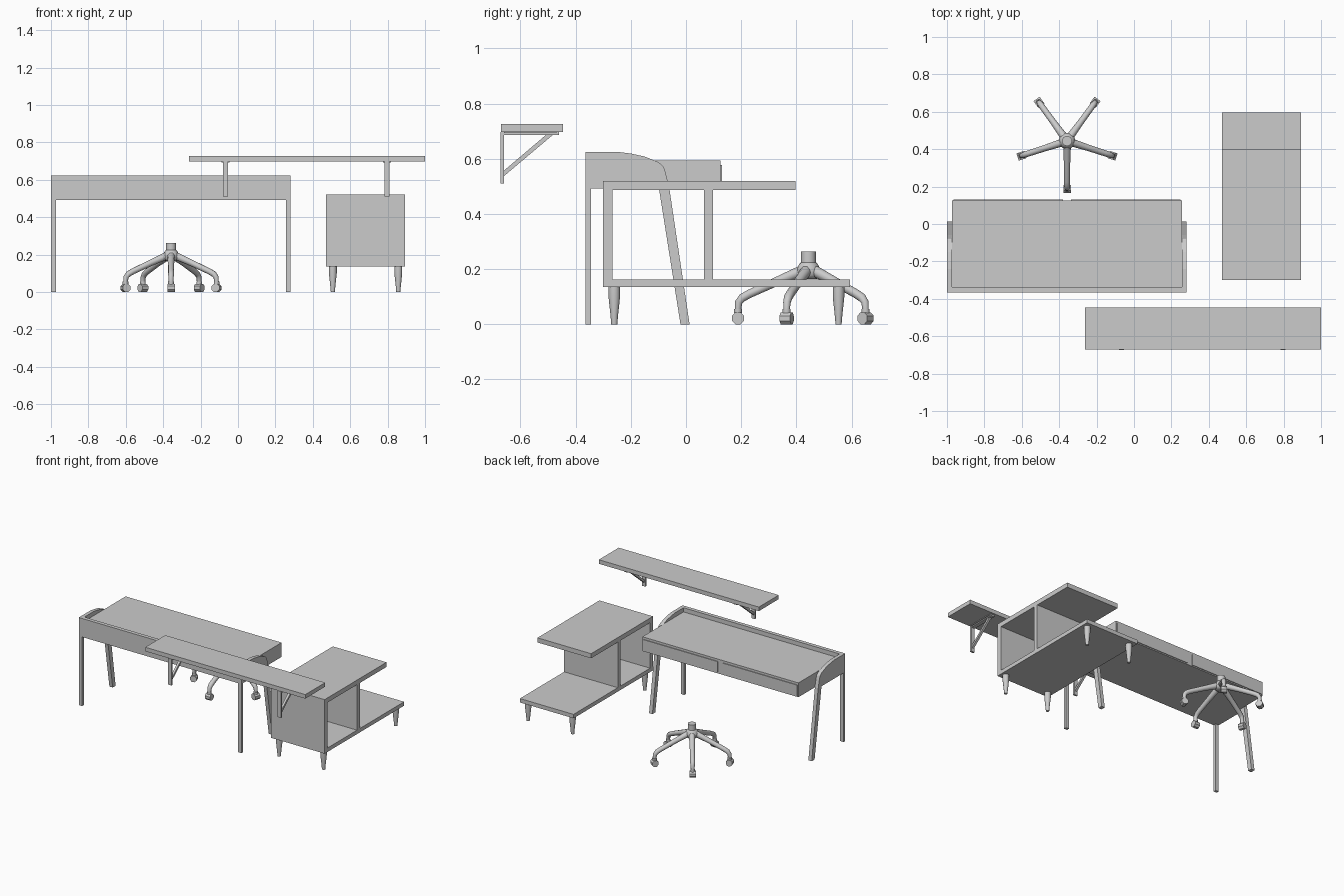
import bpy, bmesh, math
from mathutils import Matrix, Vector

if "Cube" in bpy.data.objects:
    bpy.data.objects.remove(bpy.data.objects["Cube"])


def finish(name, bm, smooth=False):
    bmesh.ops.remove_doubles(bm, verts=bm.verts, dist=1e-5)
    bmesh.ops.recalc_face_normals(bm, faces=bm.faces)
    me = bpy.data.meshes.new(name)
    bm.to_mesh(me)
    bm.free()
    ob = bpy.data.objects.new(name, me)
    bpy.context.collection.objects.link(ob)
    if smooth:
        bpy.ops.object.select_all(action='DESELECT')
        ob.select_set(True)
        bpy.context.view_layer.objects.active = ob
        bpy.ops.object.shade_smooth_by_angle(angle=math.radians(50))
    return ob


def box(name, x0, x1, y0, y1, z0, z1):
    bm = bmesh.new()
    m = Matrix.Translation(((x0 + x1) / 2, (y0 + y1) / 2, (z0 + z1) / 2))
    m = m @ Matrix.Diagonal((x1 - x0, y1 - y0, z1 - z0, 1))
    bmesh.ops.create_cube(bm, size=1, matrix=m)
    return finish(name, bm)


def side_profile(name, pts, x0, x1):
    """Extrude a (y, z) outline from x0 to x1."""
    bm = bmesh.new()
    f = bm.faces.new([bm.verts.new((x0, y, z)) for y, z in pts])
    r = bmesh.ops.extrude_face_region(bm, geom=[f])
    verts = [v for v in r['geom'] if isinstance(v, bmesh.types.BMVert)]
    bmesh.ops.translate(bm, verts=verts, vec=(x1 - x0, 0, 0))
    return finish(name, bm)


def lathe(name, pts, loc, n=16):
    """Spin an (r, z) outline about a vertical axis."""
    bm = bmesh.new()
    vs = [bm.verts.new((r, 0, z)) for r, z in pts]
    es = [bm.edges.new(p) for p in zip(vs, vs[1:])]
    bmesh.ops.spin(bm, geom=vs + es, cent=(0, 0, 0), axis=(0, 0, 1),
                   angle=math.tau, steps=n)
    ob = finish(name, bm, True)
    ob.location = loc
    return ob


def tube(name, pts, radii, n=10):
    """Tapered round bar through points in the yz plane."""
    bm = bmesh.new()
    P = [Vector((0, y, z)) for y, z in pts]
    rings = []
    for i, p in enumerate(P):
        t = (P[min(i + 1, len(P) - 1)] - P[max(i - 1, 0)]).normalized()
        u = Vector((1, 0, 0))
        w = t.cross(u)
        rings.append([bm.verts.new(p + radii[i] * (math.cos(a) * u + math.sin(a) * w))
                      for a in (math.tau * k / n for k in range(n))])
    for a, b in zip(rings, rings[1:]):
        for k in range(n):
            bm.faces.new((a[k], a[(k + 1) % n], b[(k + 1) % n], b[k]))
    bm.faces.new(rings[0])
    bm.faces.new(rings[-1])
    return finish(name, bm, True)


# Desk: curved side frames with straight back leg and slanted front leg
frame = [(-.365, 0), (-.345, 0), (-.345, .492), (-.098, .492), (-.02, 0),
         (.013, 0), (-.06, .49), (-.074, .55), (-.081, .571), (-.1, .588),
         (-.15, .608), (-.2, .619), (-.24, .624), (-.365, .624)]
side_profile("desk_side_left", frame, -1, -.974)
side_profile("desk_side_right", frame, .256, .282)
box("desk_back_rail", -.974, .256, -.365, -.338, .492, .624)
box("desk_body", -.974, .256, -.338, .125, .492, .594)
# Drawer fronts
box("drawer_front_left", -.966, -.38, .12, .13, .5, .578)
box("drawer_front_right", -.338, .248, .12, .13, .5, .578)

# Stepped side cabinet, open through the sides
X0, X1 = .47, .893
box("cabinet_base", X0, X1, -.3, .595, .135, .163)
box("cabinet_top", X0, X1, -.3, .397, .487, .52)
box("cabinet_end_panel", X0, X1, -.3, -.267, .163, .487)
box("cabinet_divider", X0, X1, .065, .097, .163, .487)
leg = [(0, 0), (.011, 0), (.0135, .03), (.021, .1), (.021, .135), (0, .135)]
for x in (.507, .857):
    for y in (-.26, .553):
        lathe("cabinet_leg", leg, (x, y, 0))

# Wall shelf on two brackets
box("wall_shelf", -.262, 1, -.67, -.446, .697, .726)
for x in (-.067, .797):
    box("bracket_upright", x - .014, x + .014, -.673, -.66, .51, .697)
    box("bracket_top", x - .014, x + .014, -.66, -.46, .686, .697)
    box("bracket_plate", x - .022, x + .022, -.66, -.47, .693, .697)
    side_profile("bracket_brace", [(-.66, .537), (-.66, .557), (-.508, .686), (-.483, .686)],
                 x - .008, x + .008)

# Chair base: hub, five arms and casters
centre = Vector((-.358, .444, 0))
hub = [(0, .165), (.03, .165), (.043, .178), (.044, .2), (.032, .22),
       (.027, .224), (.027, .263), (0, .263)]
lathe("chair_hub", hub, centre)
for i in range(5):
    turn = Matrix.Translation(centre) @ Matrix.Rotation(math.tau * i / 5, 4, 'Z')
    arm = tube("chair_arm", [(-.02, .196), (-.12, .153), (-.215, .11), (-.24, .096),
                             (-.253, .08), (-.256, .05)],
               [.021, .017, .016, .016, .014, .012])
    arm.matrix_world = turn
    lathe("caster_collar", [(0, .04), (.015, .04), (.015, .055), (0, .055)],
          turn @ Vector((0, -.256, 0)), 10)
    bm = bmesh.new()
    bmesh.ops.create_cone(bm, cap_ends=True, segments=8, radius1=.0235, radius2=.0235,
                          depth=.04, matrix=Matrix.Translation((0, -.256, .0217))
                          @ Matrix.Rotation(math.pi / 2, 4, 'Y')
                          @ Matrix.Rotation(math.pi / 8, 4, 'Z'))
    finish("caster_wheel", bm).matrix_world = turn
